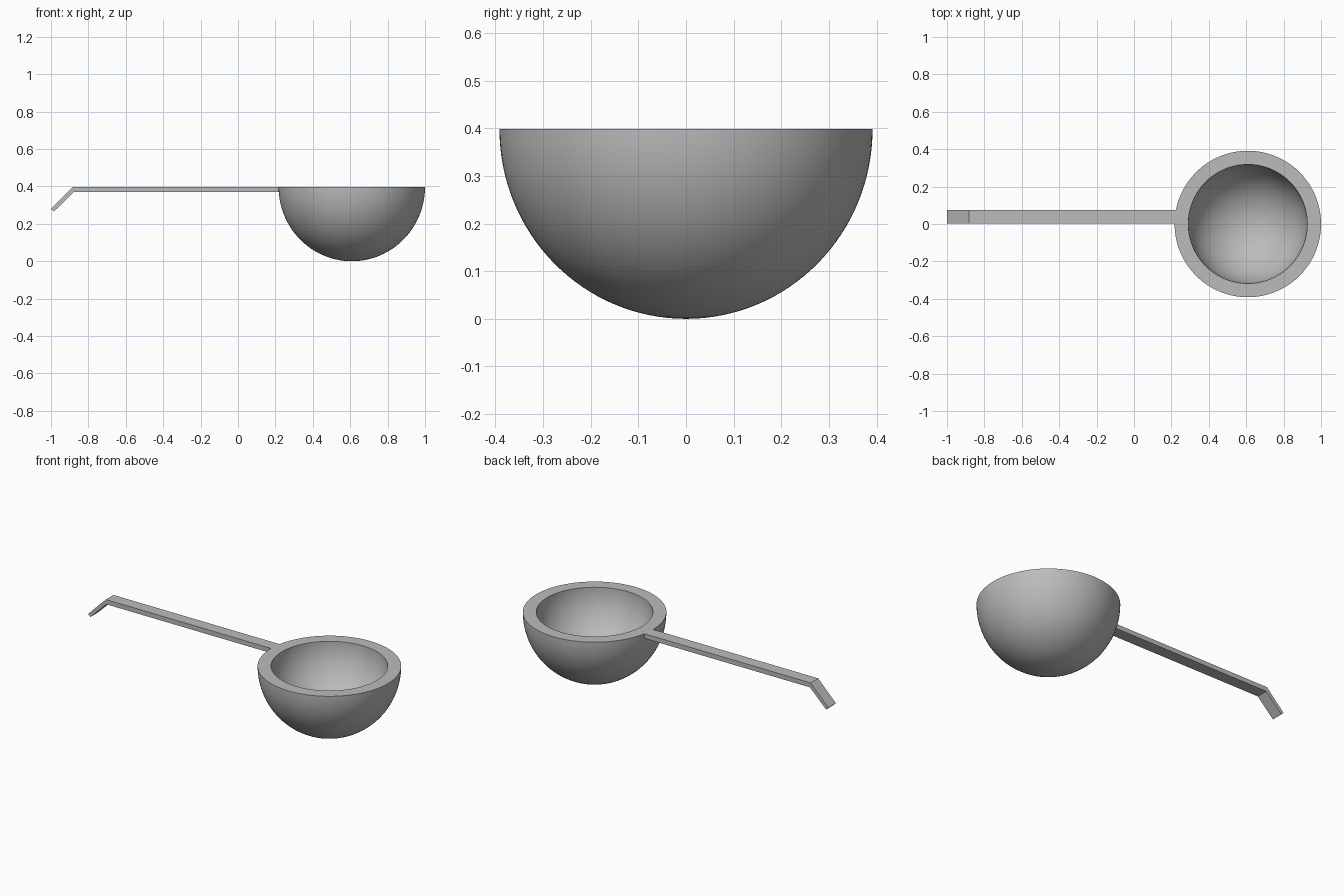
import bpy, bmesh
from math import sin, cos, pi

if "Cube" in bpy.data.objects:
    bpy.data.objects.remove(bpy.data.objects["Cube"], do_unlink=True)

TOP = 0.398
CENTRE_X = 0.6085
OUTER, INNER = 0.3915, 0.318
STEPS, SIDES = 32, 128

grey = bpy.data.materials.new("grey metal")
grey.use_nodes = True
colour = (0.5, 0.5, 0.5, 1)
grey.diffuse_color = colour
grey.node_tree.nodes["Principled BSDF"].inputs["Base Color"].default_value = colour


def make_object(name, bm):
    bmesh.ops.recalc_face_normals(bm, faces=bm.faces[:])
    mesh = bpy.data.meshes.new(name)
    bm.to_mesh(mesh)
    bm.free()
    mesh.materials.append(grey)
    obj = bpy.data.objects.new(name, mesh)
    bpy.context.collection.objects.link(obj)
    return obj


def arc(radius, depth):
    """Quarter profile from the bottom pole up to the rim."""
    angles = [i * pi / 2 / STEPS for i in range(STEPS + 1)]
    return [(radius * sin(a), TOP - depth * cos(a)) for a in angles]


# Thick hemispherical bowl, lathed around its vertical axis
bm = bmesh.new()
profile = arc(OUTER, TOP) + arc(INNER, INNER)[::-1]
verts = [bm.verts.new((CENTRE_X + r, 0, z)) for r, z in profile]
edges = [bm.edges.new(pair) for pair in zip(verts, verts[1:])]
bmesh.ops.spin(bm, geom=verts + edges, cent=(CENTRE_X, 0, 0), axis=(0, 0, 1),
               angle=2 * pi, steps=SIDES, use_merge=True)
bmesh.ops.remove_doubles(bm, verts=bm.verts[:], dist=0.0001)
bmesh.ops.dissolve_degenerate(bm, edges=bm.edges[:], dist=0.00001)
bowl = make_object("bowl", bm)

# Flat handle with a bent tip, extruded across its width; ends inside the bowl wall
bm = bmesh.new()
outline = [(0.25, TOP), (-0.882, TOP), (-1, 0.28), (-0.985, 0.265),
           (-0.877, 0.37), (0.25, 0.37)]
side = bm.faces.new([bm.verts.new((x, 0.003, z)) for x, z in outline])
extruded = bmesh.ops.extrude_face_region(bm, geom=[side])["geom"]
bmesh.ops.translate(bm, vec=(0, 0.072, 0),
                    verts=[v for v in extruded if isinstance(v, bmesh.types.BMVert)])
make_object("handle", bm)

# Smooth the bowl, keeping the rim edges crisp
bpy.ops.object.select_all(action="DESELECT")
bowl.select_set(True)
bpy.context.view_layer.objects.active = bowl
bpy.ops.object.shade_smooth_by_angle(angle=pi / 6)
